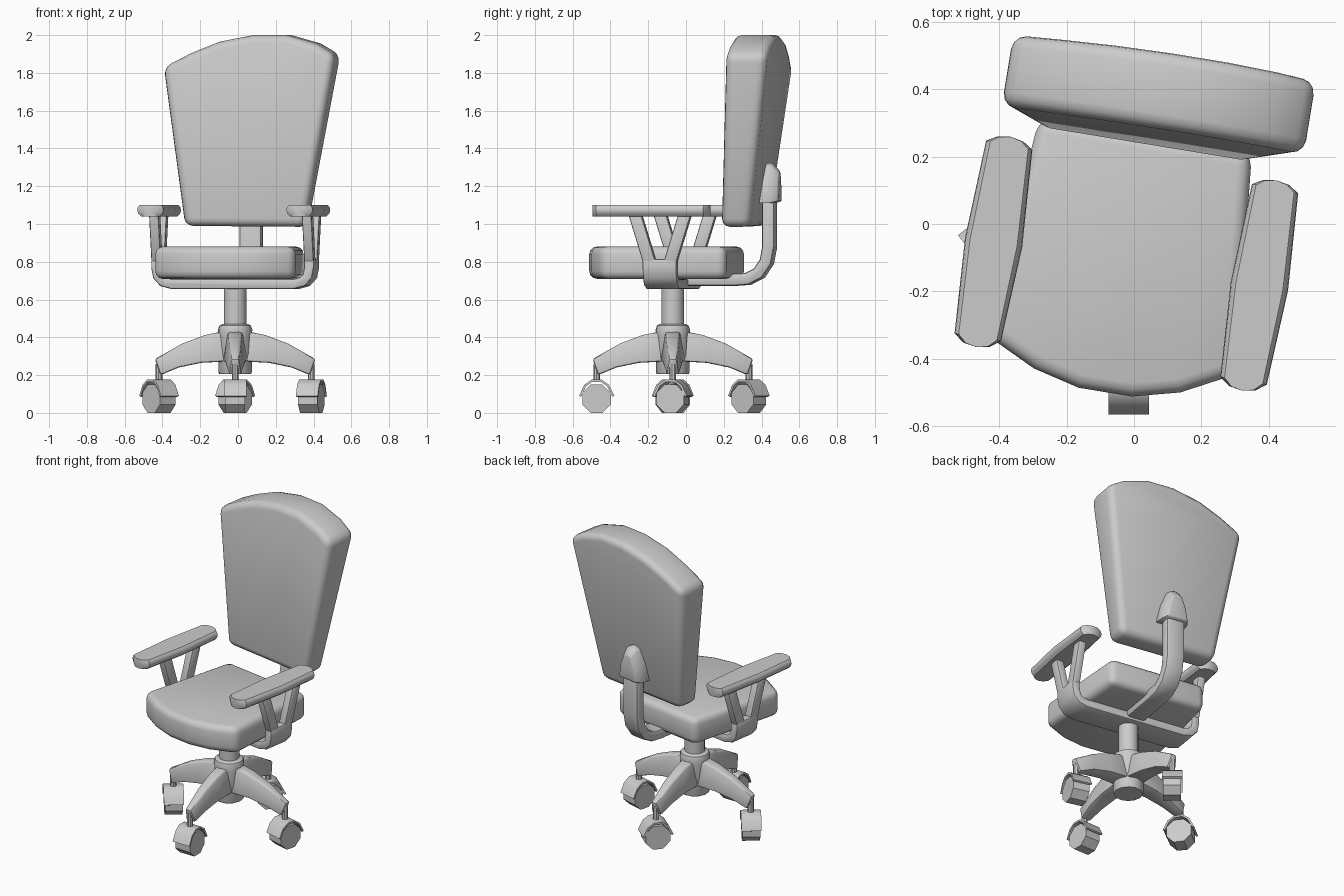
import bpy, bmesh, math
from mathutils import Vector

if "Cube" in bpy.data.objects:
    bpy.data.objects.remove(bpy.data.objects["Cube"])

PIVOT = Vector((-0.015, -0.07, 0))
TURN = math.radians(-9.3)      # the upper half is swivelled on the column


def loft(name, rings, turn=TURN, loc=PIVOT, bevel=0, segs=3):
    """Skin closed rings of points, cap both ends, round the sharp edges."""
    bm = bmesh.new()
    vs = [[bm.verts.new(p) for p in r] for r in rings]
    n = len(vs[0])
    for a, b in zip(vs, vs[1:]):
        for i in range(n):
            j = (i + 1) % n
            bm.faces.new((a[i], a[j], b[j], b[i]))
    bm.faces.new(vs[0][::-1])
    bm.faces.new(vs[-1])
    bmesh.ops.recalc_face_normals(bm, faces=bm.faces[:])
    if bevel:
        sharp = [e for e in bm.edges if e.calc_face_angle(0) > math.radians(38)]
        bmesh.ops.bevel(bm, geom=sharp, offset=bevel, segments=segs, profile=0.5,
                        affect='EDGES', clamp_overlap=True)
    me = bpy.data.meshes.new(name)
    bm.to_mesh(me)
    bm.free()
    ob = bpy.data.objects.new(name, me)
    bpy.context.collection.objects.link(ob)
    ob.location = loc
    ob.rotation_euler = (0, 0, turn)
    bpy.ops.object.select_all(action='DESELECT')
    ob.select_set(True)
    bpy.context.view_layer.objects.active = ob
    bpy.ops.object.shade_smooth_by_angle(angle=math.radians(38))
    return ob


def lathe(name, profile, sides=16):
    rings = [[(r * math.cos(2 * math.pi * i / sides), r * math.sin(2 * math.pi * i / sides), z)
              for i in range(sides)] for r, z in profile]
    return loft(name, rings)


def band(path, thick):
    """Outline of a strip of given thickness along a 2D path."""
    pts = [Vector(p) for p in path]
    left, right = [], []
    for i, p in enumerate(pts):
        d = (pts[min(i + 1, len(pts) - 1)] - pts[max(i - 1, 0)]).normalized()
        off = Vector((-d.y, d.x)) * thick / 2
        left.append(p + off)
        right.append(p - off)
    return left + right[::-1]


# Seat cushion
seat = [(-0.325, 0.335), (-0.385, -0.32), (-0.22, -0.40), (-0.08, -0.435),
        (0.08, -0.435), (0.22, -0.40), (0.375, -0.32), (0.315, 0.335)]
loft("seat", [[(x, y, z) for x, y in seat] for z in (0.71, 0.88)], bevel=0.04)

# Backrest, reclined and thicker towards the top
back = [(-0.325, 0.99), (0.32, 0.985), (0.475, 1.895), (0.37, 1.955), (0.21, 2.0),
        (0.03, 2.0), (-0.15, 1.965), (-0.30, 1.905), (-0.447, 1.83)]
loft("backrest", [[(x, 0.31 + (z - 1) * 0.055, z) for x, z in back],
                  [(x, 0.465 + (z - 1) * 0.13, z) for x, z in back]], bevel=0.042)

# Spine from under the seat up to the backrest, and its bracket
spine = band([(-0.07, 0.705), (0.33, 0.705), (0.405, 0.71), (0.465, 0.74), (0.505, 0.80),
              (0.52, 0.88), (0.52, 1.2)], 0.066)
loft("back_spine", [[(x, y, z) for y, z in spine] for x in (-0.06, 0.06)], bevel=0.015, segs=2)
brk = [(-0.095, 1.11), (0.095, 1.11), (0.075, 1.22), (0.04, 1.31), (0, 1.325),
       (-0.04, 1.31), (-0.075, 1.22)]
loft("back_bracket", [[(x, 0.47, z) for x, z in brk],
                      [(x * 0.95, 0.535, z) for x, z in brk],
                      [(x * 0.7, 0.575, 1.12 + (z - 1.11) * 0.75) for x, z in brk]],
     bevel=0.008, segs=2)

# U-shaped arm support under the seat
half = [(0.33, 0.683), (0.375, 0.695), (0.402, 0.725), (0.41, 0.77), (0.41, 0.815)]
u = band([(-x, z) for x, z in half[::-1]] + half, 0.054)
loft("arm_support", [[(x, y, z) for x, z in u] for y in (-0.092, 0.092)], bevel=0.012, segs=2)

# V-shaped arm posts and arm pads on both sides
pad = [(-0.07, 0.245), (-0.04, 0.262), (0.0, 0.268), (0.04, 0.26), (0.07, 0.24), (0.087, -0.05),
       (0.07, -0.335), (0.04, -0.358), (0.0, -0.365), (-0.04, -0.358), (-0.07, -0.335),
       (-0.085, -0.05)]
for side, sx in (("left", -1), ("right", 1)):
    for end, sy in (("front", -1), ("rear", 1)):
        rings = [[(sx * 0.41 + a * 0.026, sy * yc + b * 0.035, z)
                  for a, b in ((-1, -1), (1, -1), (1, 1), (-1, 1))]
                 for yc, z in ((0.053, 0.79), (0.135, 1.055))]
        loft(f"{side}_{end}_arm_post", rings, bevel=0.01, segs=2)
    loft(f"{side}_arm_pad", [[(sx * 0.4 + x * k * 1.0, y, z) for x, y in pad]
                             for z, k in ((1.04, 0.72), (1.055, 0.93), (1.07, 1.0),
                                          (1.088, 0.97), (1.1, 0.82))])

# Gas column and hub
lathe("column", [(0.06, 0.40), (0.06, 0.69)])
lathe("hub", [(0.085, 0.205), (0.09, 0.215), (0.09, 0.41), (0.092, 0.44), (0.085, 0.462),
              (0.07, 0.47)], 12)

# Four legs with swivelled casters
top = [(0.05, 0.435), (0.16, 0.412), (0.28, 0.367), (0.425, 0.285)]
low = [(0.05, 0.272), (0.18, 0.265), (0.30, 0.24), (0.395, 0.2)]
wide = [0.065, 0.056, 0.047, 0.034]
legs = [("front", -90, 0), ("right", 0, -15), ("rear", 90, -40), ("left", 180, 38)]
octo = [(0.081 * math.cos(math.radians(22.5 + 45 * i)), 0.075 + 0.081 * math.sin(math.radians(22.5 + 45 * i)))
        for i in range(8)]
arch = [(-0.088, 0.088), (-0.06, 0.145), (-0.025, 0.17), (0.025, 0.17), (0.06, 0.145), (0.088, 0.088)]
for name, ang, swivel in legs:
    a = math.radians(ang)
    rings = [[(t[0], -w * 0.6, t[1]), (t[0], w * 0.6, t[1]), (b[0], w, b[1]), (b[0], -w, b[1])]
             for t, b, w in zip(top, low, wide)]
    loft(f"{name}_leg", rings, turn=a, bevel=0.012, segs=2)
    loc = PIVOT + Vector((math.cos(a), math.sin(a), 0)) * 0.403
    s = math.radians(swivel)
    stem = [(0.018 * math.cos(i * math.pi / 4), 0.018 * math.sin(i * math.pi / 4)) for i in range(8)]
    loft(f"{name}_caster_stem", [[(x - 0.0, y, z) for x, y in stem] for z in (0.165, 0.26)],
         turn=s, loc=loc)
    loft(f"{name}_wheel", [[(x, y, z) for y, z in octo] for x in (-0.053, 0.053)], turn=s, loc=loc)
    loft(f"{name}_caster_hood", [[(x, y, z) for y, z in band(arch, 0.012)] for x in (-0.06, 0.06)],
         turn=s, loc=loc)
